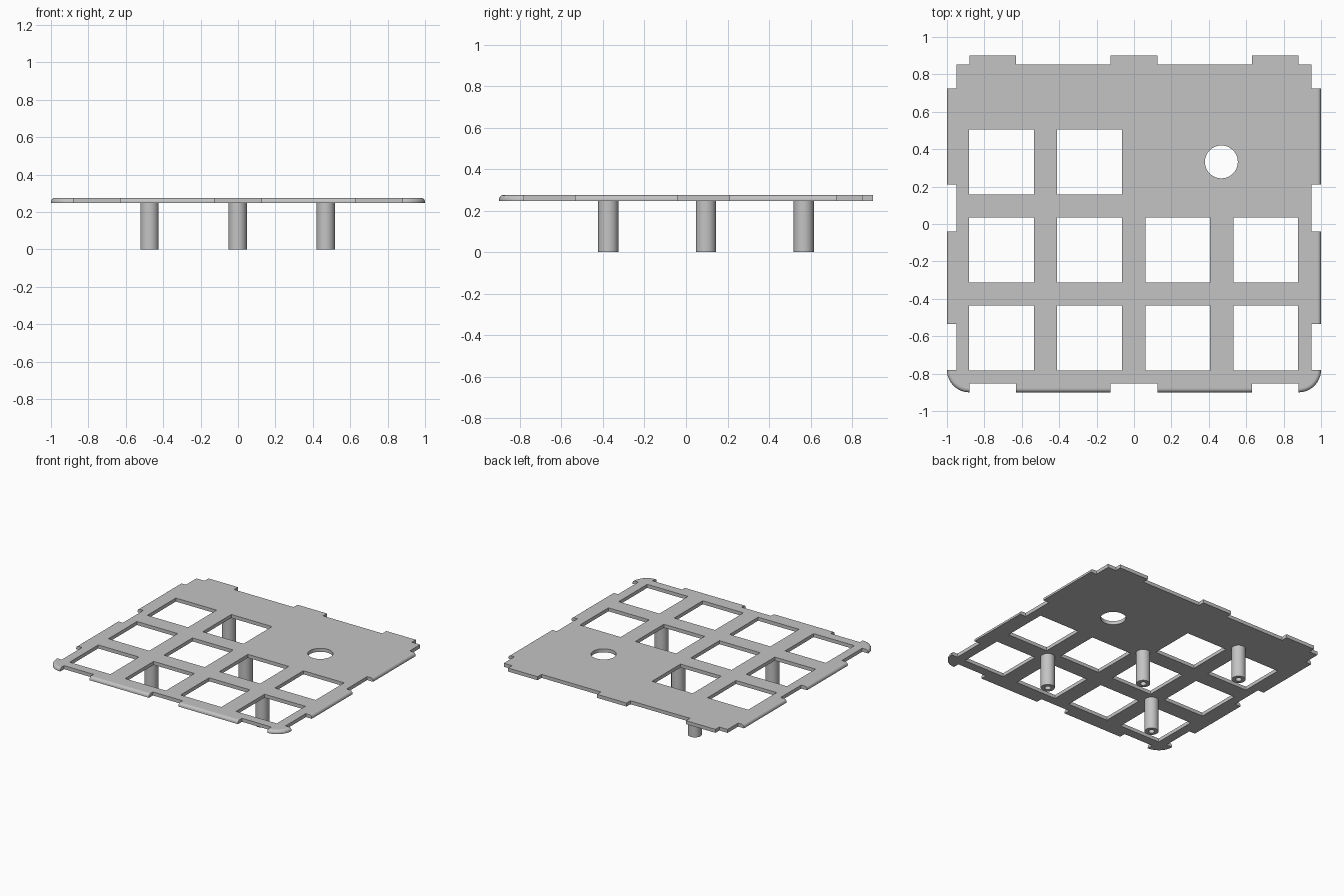
import bpy, bmesh, math
from mathutils import Matrix, Vector

if "Cube" in bpy.data.objects:
    bpy.data.objects.remove(bpy.data.objects["Cube"])

Z0, Z1 = 0.248, 0.275          # plate underside and top
PITCH, HOLE = 0.471, 0.346     # key spacing and opening size
FILLET, CORNER = 0.02, 0.12

grey = bpy.data.materials.new("light grey")
grey.diffuse_color = (0.55, 0.55, 0.55, 1)
grey.use_nodes = True
grey.node_tree.nodes["Principled BSDF"].inputs["Base Color"].default_value = grey.diffuse_color


def finish(name, bm):
    bmesh.ops.recalc_face_normals(bm, faces=bm.faces)
    me = bpy.data.meshes.new(name)
    bm.to_mesh(me)
    bm.free()
    me.materials.append(grey)
    ob = bpy.data.objects.new(name, me)
    bpy.context.collection.objects.link(ob)
    return ob


def smooth(ob):
    bpy.ops.object.select_all(action='DESELECT')
    bpy.context.view_layer.objects.active = ob
    ob.select_set(True)
    bpy.ops.object.shade_smooth_by_angle(angle=math.radians(30))
    for p in ob.data.polygons:          # keep level faces flat
        if abs(p.normal.z) > 0.999:
            p.use_smooth = False


def bridge(bm, a, b):
    n = len(a)
    for i in range(n):
        bm.faces.new((a[i], a[(i + 1) % n], b[(i + 1) % n], b[i]))


# Plate blank: rounded front corners, rounded top edge on front and sides
def outline(bm, d, z):
    pts = [(1 - d, 0.9), (-1 + d, 0.9)]
    for side, start in ((-1, math.pi), (1, 1.5 * math.pi)):
        for i in range(13):
            a = start + i / 12 * math.pi / 2
            pts.append((side * (1 - CORNER) + (CORNER - d) * math.cos(a),
                        -0.9 + CORNER + (CORNER - d) * math.sin(a)))
    return [bm.verts.new((x, y, z)) for x, y in pts]


bm = bmesh.new()
rings = [outline(bm, 0, Z0)]
for i in range(7):
    a = i / 6 * math.pi / 2
    rings.append(outline(bm, FILLET * (1 - math.cos(a)),
                         Z1 - FILLET + FILLET * math.sin(a)))
for a, b in zip(rings, rings[1:]):
    bridge(bm, a, b)
bm.faces.new(rings[0])
bm.faces.new(rings[-1])
plate = finish("switch_plate", bm)

# Cutters: edge notches, key openings, round dial hole
bm = bmesh.new()


def cut_box(x0, x1, y0, y1):
    m = Matrix.LocRotScale(Vector(((x0 + x1) / 2, (y0 + y1) / 2, 0.26)), None,
                           Vector((x1 - x0, y1 - y0, 0.2)))
    bmesh.ops.create_cube(bm, size=1, matrix=m)


for s in (-1, 1):
    for y0, y1 in ((-0.78, -0.534), (-0.04, 0.21), (0.725, 1.1)):
        cut_box(*sorted((s * 0.95, s * 1.1)), y0, y1)
    cut_box(*sorted((s * 0.88, s * 1.05)), 0.852, 1.05)       # back corner
    cut_box(*sorted((s * 0.125, s * 0.63)), 0.852, 1.05)      # back
    cut_box(*sorted((s * 0.63, s * 0.88)), -1.1, -0.852)      # front
cut_box(-0.125, 0.125, -1.1, -0.852)

cols = [-0.002 + PITCH * (i - 1.5) for i in range(4)]
rows = [0.332 - PITCH * j for j in range(3)]
for j, y in enumerate(rows):
    for x in cols[:2] if j == 0 else cols:
        cut_box(x - HOLE / 2, x + HOLE / 2, y - HOLE / 2, y + HOLE / 2)
bmesh.ops.create_cone(bm, cap_ends=True, segments=48, radius1=0.088, radius2=0.088,
                      depth=0.2, matrix=Matrix.Translation((0.467, 0.332, 0.26)))
cutter = finish("plate_cutter", bm)
cutter.hide_render = True

mod = plate.modifiers.new("openings", 'BOOLEAN')
mod.operation, mod.solver, mod.use_self, mod.object = 'DIFFERENCE', 'EXACT', True, cutter
bpy.context.view_layer.objects.active = plate
bpy.ops.object.modifier_apply(modifier=mod.name)
bpy.data.objects.remove(cutter)
smooth(plate)


# Hollow standoff posts between the key openings
def post(name, x, y):
    bm = bmesh.new()
    loops = []
    for r, z in ((0.049, Z0 + 0.005), (0.049, 0), (0.022, 0), (0.022, Z0 - 0.003)):
        loops.append([bm.verts.new((x + r * math.cos(k * math.tau / 32),
                                    y + r * math.sin(k * math.tau / 32), z))
                      for k in range(32)])
    for a, b in zip(loops, loops[1:]):
        bridge(bm, a, b)
    bm.faces.new(loops[0])
    bm.faces.new(loops[-1])
    smooth(finish(name, bm))


gx = [(a + b) / 2 for a, b in zip(cols, cols[1:])]
gy = [r + PITCH / 2 for r in rows]
post("standoff_back_left", gx[0], gy[0])
post("standoff_middle", gx[1], gy[1])
post("standoff_front_left", gx[0], gy[2])
post("standoff_front_right", gx[2], gy[2])
